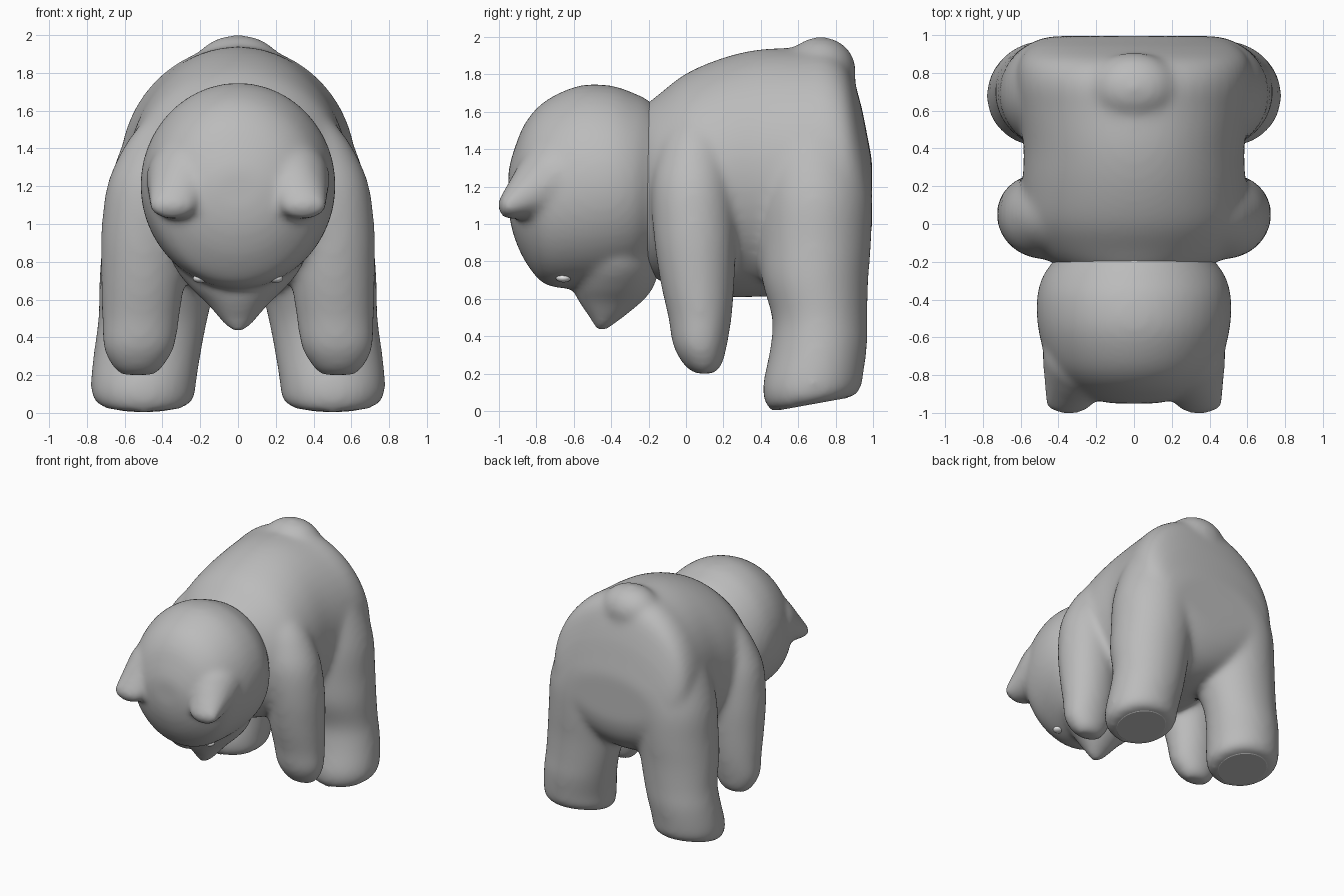
import bpy, bmesh, math
from mathutils import Vector, Matrix

cube = bpy.data.objects.get("Cube")
if cube:
    bpy.data.objects.remove(cube)


def material(name, colour):
    m = bpy.data.materials.new(name)
    m.use_nodes = True
    m.diffuse_color = (*colour, 1)
    m.node_tree.nodes["Principled BSDF"].inputs["Base Color"].default_value = (*colour, 1)
    return m


grey = material("soft grey", (0.5, 0.5, 0.5))
white = material("eye white", (0.8, 0.8, 0.8))
SEG = 48
CIRCLE = [(math.cos(2 * math.pi * i / SEG), math.sin(2 * math.pi * i / SEG)) for i in range(SEG)]


def refine(rows, n=4):
    """Catmull-Rom curve through the rows, for evenly rounded skins."""
    pts = [Vector(r) for r in rows]
    pts = [2 * pts[0] - pts[1]] + pts + [2 * pts[-1] - pts[-2]]
    out = []
    for a, b, c, d in zip(pts, pts[1:], pts[2:], pts[3:]):
        for i in range(n):
            t = i / n
            out.append(b + ((c - a) * t + (2 * a - 5 * b + 4 * c - d) * t ** 2
                            + (3 * b - a - 3 * c + d) * t ** 3) / 2)
    return out + [pts[-2]]


def loft(bm, rings):
    """Skin a list of rings and cap both ends."""
    loops = [[bm.verts.new(p) for p in r] for r in rings]
    for a, b in zip(loops, loops[1:]):
        for i in range(SEG):
            j = (i + 1) % SEG
            bm.faces.new((a[i], a[j], b[j], b[i]))
    bm.faces.new(loops[0][::-1])
    bm.faces.new(loops[-1])


def along_y(bm, rows):
    """Rows of y, half width, bottom, top."""
    loft(bm, [[(w * c, y, (lo + hi) / 2 + (hi - lo) / 2 * s) for c, s in CIRCLE]
              for y, w, lo, hi in refine(rows)])


def limb(bm, rows, side=1, tilt=0):
    """Rows of z, centre x, centre y, x radius, y radius; the lowest rings may tilt."""
    loft(bm, [[(side * (x + rx * c), y + ry * s, z + tilt * ry * s * max(0, 1 - z / 0.5))
               for c, s in CIRCLE] for z, x, y, rx, ry in refine(rows)])


def ball(bm, centre, radii):
    bmesh.ops.create_uvsphere(bm, u_segments=32, v_segments=16, radius=1,
                              matrix=Matrix.Translation(centre) @ Matrix.Diagonal((*radii, 1)))


def finish(name, bm, mat, blend=0):
    bmesh.ops.recalc_face_normals(bm, faces=bm.faces)
    me = bpy.data.meshes.new(name)
    bm.to_mesh(me)
    bm.free()
    me.materials.append(mat)
    me.shade_smooth()
    ob = bpy.data.objects.new(name, me)
    bpy.context.collection.objects.link(ob)
    if blend:
        r = ob.modifiers.new("merge", 'REMESH')
        r.mode = 'VOXEL'
        r.voxel_size = 0.02
        r.use_smooth_shade = True
        s = ob.modifiers.new("soften", 'SMOOTH')
        s.factor = 0.5
        s.iterations = blend
    return ob


# Body: torso, tail, arms and legs blended together
body = bmesh.new()
along_y(body, [(-.24, .38, .78, 1.62), (-.15, .50, .70, 1.69), (0, .58, .64, 1.805),
               (.2, .59, .61, 1.89), (.4, .585, .61, 1.935), (.6, .61, .62, 1.94),
               (.75, .625, .65, 1.94), (.86, .61, .71, 1.86), (.93, .56, .79, 1.66),
               (.97, .49, .87, 1.47), (.995, .38, .97, 1.34)])
ball(body, (0, .72, 1.82), (.24, .19, .182))
ARM = [(.2, .53, .10, .09, .06), (.25, .53, .09, .14, .105), (.35, .525, .075, .19, .145),
       (.5, .515, .075, .205, .17), (.7, .505, .06, .22, .20), (.95, .50, .045, .225, .22),
       (1.2, .465, .035, .23, .22), (1.38, .41, .04, .21, .19), (1.5, .36, .05, .18, .16),
       (1.6, .30, .07, .14, .12)]
LEG = [(.038, .5, .68, .225, .22), (.08, .5, .68, .27, .255), (.17, .5, .68, .28, .27),
       (.35, .475, .71, .285, .26), (.5, .45, .715, .29, .255), (.7, .425, .69, .31, .285),
       (.9, .405, .69, .315, .30), (1.15, .385, .69, .315, .305), (1.4, .345, .68, .275, .28),
       (1.6, .30, .67, .22, .22), (1.7, .25, .67, .16, .16)]
for side in (1, -1):
    limb(body, ARM, side)
    limb(body, LEG, side, 0.2)
finish("body", body, grey, 25)

# Head: skull, downward muzzle and tapered ears blended together
head = bmesh.new()
along_y(head, [(-.95, .12, 1.08, 1.28), (-.925, .23, .95, 1.38), (-.86, .35, .80, 1.54),
               (-.75, .45, .675, 1.66), (-.57, .505, .655, 1.74), (-.4, .515, .67, 1.74),
               (-.28, .485, .70, 1.70), (-.2, .43, .75, 1.66), (-.12, .38, .80, 1.58)])
limb(head, [(.43, 0, -.455, .03, .025), (.49, 0, -.43, .09, .08), (.58, 0, -.405, .165, .165),
            (.66, 0, -.39, .25, .215), (.78, 0, -.38, .34, .235), (.95, 0, -.38, .38, .2)])
EAR_BASE, EAR_TIP = Vector((.27, -.69, 1.24)), Vector((.345, -.945, 1.1))
BASE_SIZE, TIP_SIZE = Vector((.215, .22, .21)), Vector((.125, .06, .075))
for side in (1, -1):
    for i in range(9):
        centre = EAR_BASE.lerp(EAR_TIP, i / 8)
        ball(head, (side * centre.x, centre.y, centre.z), BASE_SIZE.lerp(TIP_SIZE, i / 8))
finish("head", head, grey, 14)

# Eyes and foot soles
for side, label in ((1, "left"), (-1, "right")):
    eye = bmesh.new()
    ball(eye, (side * .2, -.655, .712), (.038, .04, .024))
    finish(label + "_eye", eye, white)

    sole = bmesh.new()
    tilt = Matrix.Rotation(math.atan(0.18), 4, 'X')
    bmesh.ops.create_cone(sole, cap_ends=True, segments=SEG, radius1=.185, radius2=.2, depth=.009,
                          matrix=Matrix.Translation((side * .5, .68, .042)) @ tilt)
    finish(label + "_sole", sole, grey)
bpy.ops.object.select_all(action='DESELECT')
for ob in bpy.context.scene.objects:
    if ob.name.endswith("_sole"):
        ob.select_set(True)
        bpy.context.view_layer.objects.active = ob
bpy.ops.object.shade_smooth_by_angle()
